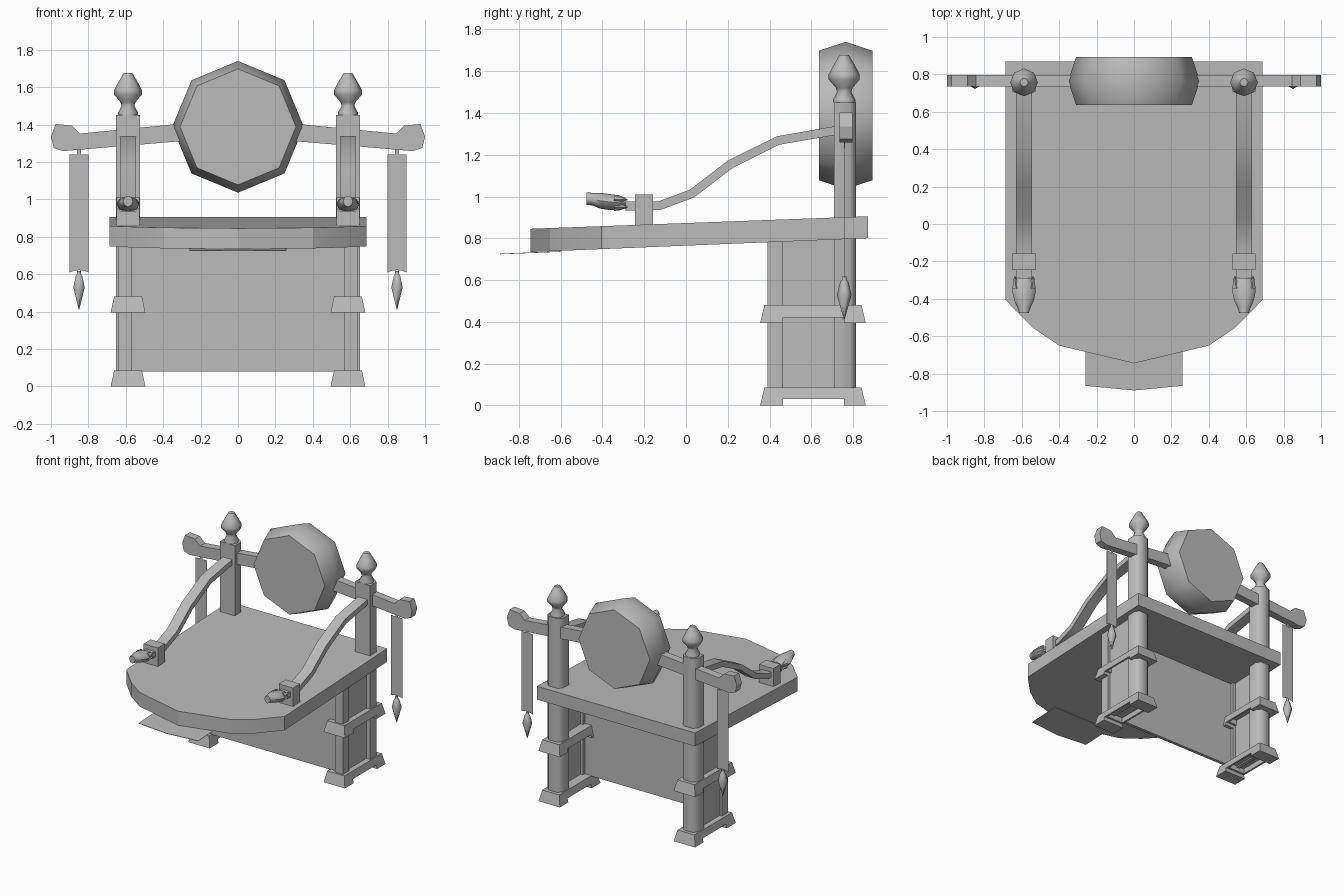
import bpy, bmesh, math

cube = bpy.data.objects.get("Cube")
if cube:
    bpy.data.objects.remove(cube, do_unlink=True)

GREY = (0.5, 0.5, 0.5, 1)
mat = bpy.data.materials.new("plain grey")
mat.use_nodes = True
mat.diffuse_color = GREY
mat.node_tree.nodes["Principled BSDF"].inputs["Base Color"].default_value = GREY


def loft(name, rings, smooth=None):
    """Skin a list of equal-length point rings and cap both ends."""
    bm = bmesh.new()
    rows = [[bm.verts.new(p) for p in ring] for ring in rings]
    n = len(rows[0])
    for a, b in zip(rows, rows[1:]):
        for i in range(n):
            j = (i + 1) % n
            bm.faces.new((a[i], a[j], b[j], b[i]))
    bm.faces.new(rows[0][::-1])
    bm.faces.new(rows[-1])
    bmesh.ops.recalc_face_normals(bm, faces=bm.faces)
    mesh = bpy.data.meshes.new(name)
    bm.to_mesh(mesh)
    bm.free()
    mesh.materials.append(mat)
    obj = bpy.data.objects.new(name, mesh)
    bpy.context.collection.objects.link(obj)
    if smooth:
        bpy.ops.object.select_all(action='DESELECT')
        obj.select_set(True)
        bpy.context.view_layer.objects.active = obj
        bpy.ops.object.shade_smooth_by_angle(angle=math.radians(smooth))
    return obj


def box(name, x0, x1, y0, y1, z0, z1):
    def ring(z):
        return [(x0, y0, z), (x1, y0, z), (x1, y1, z), (x0, y1, z)]
    return loft(name, [ring(z0), ring(z1)])


def turned(name, x, y, profile, sides, smooth):
    """Turn a (radius, height) profile about a vertical axis."""
    rings = [[(x + r * math.sin(math.tau * i / sides),
               y - r * math.cos(math.tau * i / sides), z)
              for i in range(sides)] for r, z in profile]
    return loft(name, rings, smooth)


def top_z(y):
    return 0.873 + 0.037 * y


def under_z(y):
    return 0.765 + 0.041 * y


# Sloping table top with a rounded front
half = [(0.688, 0.87), (0.688, -0.405), (0.54, -0.555), (0.4, -0.65)]
outline = half + [(0, -0.745)] + [(-x, y) for x, y in reversed(half)]
loft("table_top", [[(x, y, height(y)) for x, y in outline] for height in (under_z, top_z)], 20)

# Thin cloth flap under the front edge
flap = [(-0.26, -0.6), (-0.26, -0.865), (0, -0.89), (0.26, -0.865), (0.26, -0.6)]
loft("front_flap", [[(x, y, under_z(y) - d) for x, y in flap] for d in (0.005, 0.002)])

# Panel joining the front legs
box("front_panel", -0.6, 0.6, 0.415, 0.44, 0.08, 0.785)

# Octagonal drum, widest in the middle
rings = []
for r, y in [(0.31, 0.636), (0.352, 0.764), (0.31, 0.892)]:
    rings.append([(r * math.sin(math.tau * i / 8), y, 1.388 + r * math.cos(math.tau * i / 8))
                  for i in range(8)])
loft("drum", rings, 50)


def foot(name, cx, z0, arch):
    """Flared bracket spanning both legs, arched and hollowed underneath."""
    prof = [(0.355, 0), (0.465, 0), (0.465, arch), (0.755, arch),
            (0.755, 0), (0.86, 0), (0.84, 0.085), (0.375, 0.085)]
    sides = [[(cx + s * (0.093 - 0.22 * h), y, z0 + h) for y, h in prof] for s in (-1, 1)]
    mesh = loft(name, sides).data
    bm = bmesh.new()
    bm.from_mesh(mesh)
    soffit = [f for f in bm.faces
              if f.normal.z < -0.9 and abs(f.calc_center_median().z - z0 - arch) < 0.001]
    bmesh.ops.inset_region(bm, faces=soffit, thickness=0.022)
    bmesh.ops.inset_region(bm, faces=soffit, thickness=0.001, depth=-0.04)
    bm.to_mesh(mesh)
    bm.free()


for s, side in ((-1, "right"), (1, "left")):
    cx = s * 0.588

    # Rear post, square with eased back corners
    section = [(-0.065, 0.708), (0.065, 0.708), (0.065, 0.785),
               (0.037, 0.813), (-0.037, 0.813), (-0.065, 0.785)]
    loft(side + "_rear_post", [[(cx + x, y, z) for x, y in section] for z in (0.04, 1.45)], 50)
    turned(side + "_finial", cx, 0.757,
           [(0.053, 1.45), (0.053, 1.465), (0.034, 1.5), (0.04, 1.52), (0.074, 1.56),
            (0.074, 1.585), (0.05, 1.63), (0.022, 1.677)], 8, 50)

    # Front leg, side panel, foot and collar
    lx = s * 0.605
    box(side + "_front_leg", lx - 0.035, lx + 0.035, 0.39, 0.465, 0.02, 0.785)
    box(side + "_side_panel", lx - 0.015, lx + 0.015, 0.45, 0.72, 0.06, 0.795)
    foot(side + "_foot", cx, 0, 0.03)
    foot(side + "_collar", cx, 0.395, 0.025)

    # Half of the cross beam, flaring into a faceted knob
    beam = [(0.2, 1.415), (0.845, 1.352), (0.89, 1.395), (0.975, 1.403), (1, 1.335),
            (0.985, 1.275), (0.935, 1.258), (0.845, 1.266), (0.2, 1.32)]
    loft(side + "_cross_beam", [[(s * x, y, z) for x, z in beam] for y in (0.735, 0.797)])

    # Hanging banner with tie and pointed tassel
    banner = [(0.8, 1.24), (0.9, 1.24), (0.9, 0.61), (0.88, 0.618), (0.85, 0.622),
              (0.82, 0.618), (0.8, 0.61)]
    loft(side + "_banner", [[(s * x, y, z) for x, z in banner] for y in (0.758, 0.76)])
    box(side + "_banner_tie", s * 0.85 - 0.01, s * 0.85 + 0.01, 0.757, 0.761, 1.23, 1.28)
    turned(side + "_tassel", s * 0.85, 0.757,
           [(0.011, 0.618), (0.011, 0.602), (0.02, 0.59), (0.035, 0.53), (0.002, 0.412)], 6, 62)

    # Curved arm running down from the post
    path = [(0.73, 1.318), (0.44, 1.268), (0.21, 1.153), (0.03, 1.015), (-0.13, 0.955),
            (-0.29, 0.955)]
    rings = []
    for i, (y, z) in enumerate(path):
        a, b = path[max(i - 1, 0)], path[min(i + 1, len(path) - 1)]
        dy, dz = b[0] - a[0], b[1] - a[1]
        k = 0.021 / math.hypot(dy, dz)
        rings.append([(cx + u * 0.042, y - v * dz * k, z + v * dy * k)
                      for u, v in ((-1, -1), (1, -1), (1, 1), (-1, 1))])
    loft(side + "_arm", rings, 35)
    box(side + "_arm_bracket", cx - 0.062, cx + 0.062, -0.245, -0.157, 0.85, 1.01)

    # Carved head at the end of the arm
    rings = []
    for y, w, z, h in [(-0.29, 0.04, 0.968, 0.025), (-0.32, 0.056, 0.97, 0.036),
                       (-0.36, 0.063, 0.973, 0.038), (-0.41, 0.052, 0.98, 0.038),
                       (-0.445, 0.036, 0.987, 0.03), (-0.475, 0.026, 0.99, 0.03)]:
        rings.append([(cx + w * math.cos(math.tau * i / 8), y, z + h * math.sin(math.tau * i / 8))
                      for i in range(8)])
    loft(side + "_arm_head", rings, 50)

    # Swept-back ears and mane tufts
    for tuft, dx, z in (("right_ear", -0.042, 0.985), ("left_ear", 0.042, 0.985),
                        ("right_tuft", -0.038, 0.95), ("left_tuft", 0.038, 0.95)):
        tip = [(-0.345, 0.02, 1), (-0.28, 0.003, 1.2)]
        loft(side + "_head_" + tuft,
             [[(cx + dx * out + u * r, y, z + v * r)
               for u, v in ((-1, 0), (0, -1), (1, 0), (0, 1))] for y, r, out in tip])
